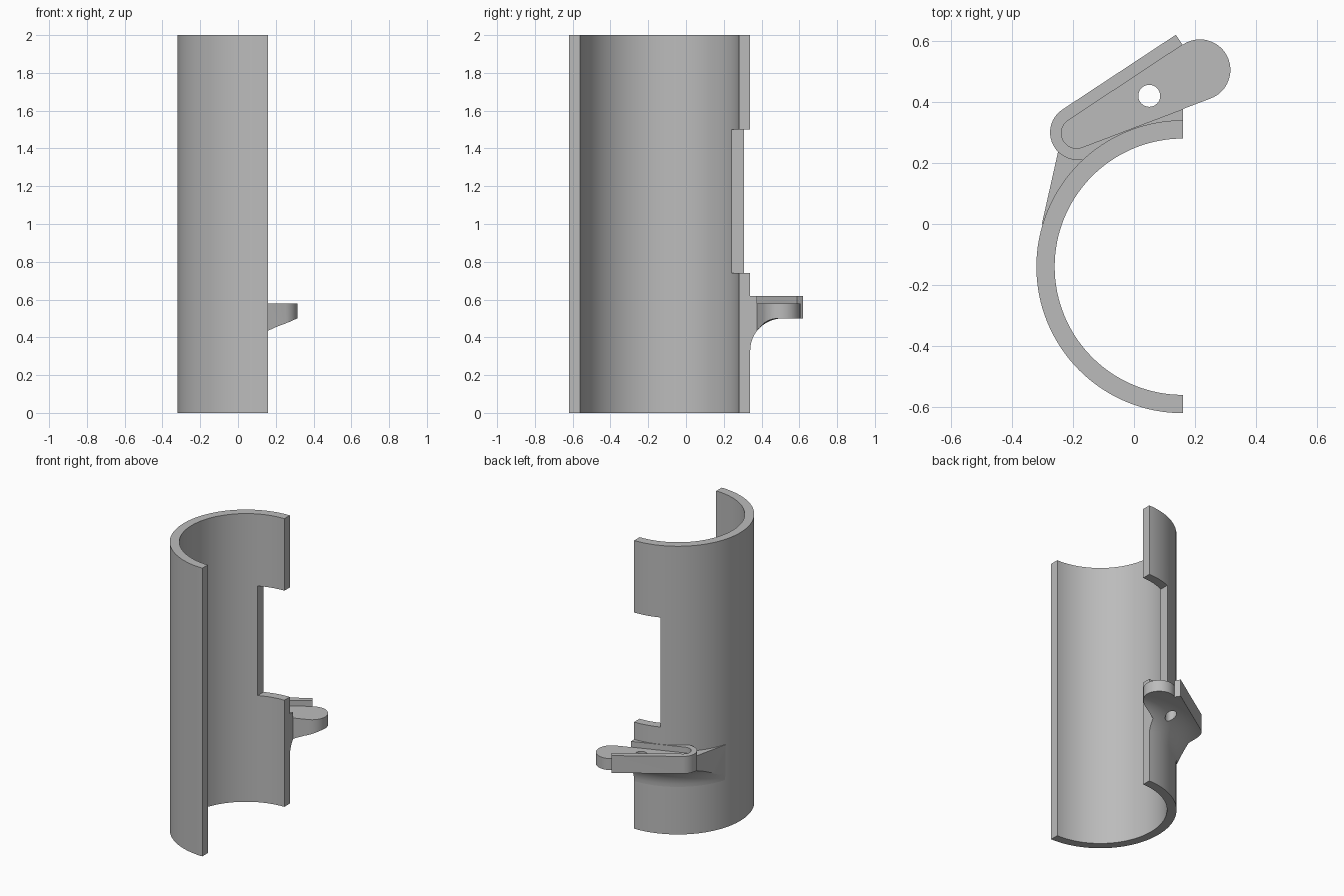
import bpy, bmesh
from math import radians, pi, cos, sin, acos, atan2, hypot
from mathutils import Vector, Matrix

cube = bpy.data.objects.get("Cube")
if cube:
    bpy.data.objects.remove(cube, do_unlink=True)

AXIS = (0.16, -0.14)          # axis of the half tube
R_OUT, R_IN = 0.48, 0.42
ARM_BOTTOM, FLOOR, LIP_TOP = 0.50, 0.58, 0.62
FILLET = 0.17

grey = bpy.data.materials.new("plain grey")
grey.use_nodes = True
colour = (0.5, 0.5, 0.5, 1)
grey.diffuse_color = colour
grey.node_tree.nodes["Principled BSDF"].inputs["Base Color"].default_value = colour


def arc(centre, r, start, end, n):
    """Points on an arc, angles in radians."""
    return [(centre[0] + r * cos(start + (end - start) * i / n),
             centre[1] + r * sin(start + (end - start) * i / n)) for i in range(n + 1)]


def tapered_slot(c1, r1, c2, r2):
    """Outline around two circles joined by their outer tangents."""
    dx, dy = c2[0] - c1[0], c2[1] - c1[1]
    a, off = atan2(dy, dx), acos((r1 - r2) / hypot(dx, dy))
    return arc(c1, r1, a + off, a + 2 * pi - off, 20) + arc(c2, r2, a - off, a + off, 24)


def finish(bm, name):
    bmesh.ops.recalc_face_normals(bm, faces=bm.faces)
    mesh = bpy.data.meshes.new(name)
    bm.to_mesh(mesh)
    bm.free()
    mesh.materials.append(grey)
    obj = bpy.data.objects.new(name, mesh)
    bpy.context.collection.objects.link(obj)
    return obj


def prism(name, outline, z0, z1):
    bm = bmesh.new()
    face = bm.faces.new([bm.verts.new((x, y, z0)) for x, y in outline])
    top = bmesh.ops.extrude_face_region(bm, geom=[face])["geom"]
    bmesh.ops.translate(bm, vec=(0, 0, z1 - z0),
                        verts=[v for v in top if isinstance(v, bmesh.types.BMVert)])
    return finish(bm, name)


def revolve(name, profile, steps):
    bm = bmesh.new()
    rings = []
    for i in range(steps):
        a = 2 * pi * i / steps
        rings.append([bm.verts.new((AXIS[0] + r * cos(a), AXIS[1] + r * sin(a), z))
                      for r, z in profile])
    n = len(profile)
    for i in range(steps):
        p, q = rings[i], rings[(i + 1) % steps]
        for j in range(n):
            k = (j + 1) % n
            bm.faces.new((p[j], q[j], q[k], p[k]))
    return finish(bm, name)


def combine(target, tool, operation):
    mod = target.modifiers.new(operation, "BOOLEAN")
    mod.operation, mod.solver, mod.object = operation, "EXACT", tool
    bpy.context.view_layer.objects.active = target
    bpy.ops.object.modifier_apply(modifier=mod.name)
    bpy.data.objects.remove(tool, do_unlink=True)


# Half tube with a rectangular notch in its back edge
shell = prism("half_tube_shell",
              arc(AXIS, R_OUT, pi / 2, 3 * pi / 2, 64) + arc(AXIS, R_IN, 3 * pi / 2, pi / 2, 64),
              0, 2)
combine(shell, prism("notch", [(-0.017, 0.1), (0.3, 0.1), (0.3, 0.5), (-0.017, 0.5)],
                     0.74, 1.5), "DIFFERENCE")

# Raised lip around the arm, with the arm-shaped pocket sunk into it
lip_end = (-0.185, 0.30)
slot = tapered_slot((-0.188, 0.298), 0.05, (0.216, 0.505), 0.1)
lip = [(0.137, 0.62)] + arc(lip_end, 0.09, radians(124), radians(275), 24)
bracket = prism("arm_bracket", lip + [(0.16, 0.2), (0.16, 0.586)], 0.2, LIP_TOP)
combine(bracket, prism("pocket", slot, FLOOR, 0.8), "DIFFERENCE")

# Arm plate and the side web that runs into the tube
combine(bracket, prism("arm_plate", slot, 0.2, FLOOR), "UNION")
web = [(-0.249, 0.236), (-0.302, 0.0), (-0.1, 0.0), (-0.1, 0.27), (-0.18, 0.3)]
combine(bracket, prism("side_web", web, 0.2, FLOOR - 0.004), "UNION")

# Round the underside with a fillet swept about the tube axis
under = arc((R_OUT + FILLET, ARM_BOTTOM - FILLET), FILLET, pi, pi / 2, 12)
ring = revolve("fillet_ring", [(0.45, 0.8), (0.45, under[0][1])] + under
               + [(1.0, ARM_BOTTOM), (1.0, 0.8)], 128)
combine(bracket, ring, "INTERSECT")

# Pivot hole
combine(bracket, prism("pivot_hole", arc((0.05, 0.42), 0.036, 0, 2 * pi * 31 / 32, 31),
                       0.1, 0.9), "DIFFERENCE")

# Smooth curved walls, sharp edges kept
for obj in (shell, bracket):
    bpy.ops.object.select_all(action="DESELECT")
    obj.select_set(True)
    bpy.context.view_layer.objects.active = obj
    bpy.ops.object.shade_smooth_by_angle(angle=radians(30))
